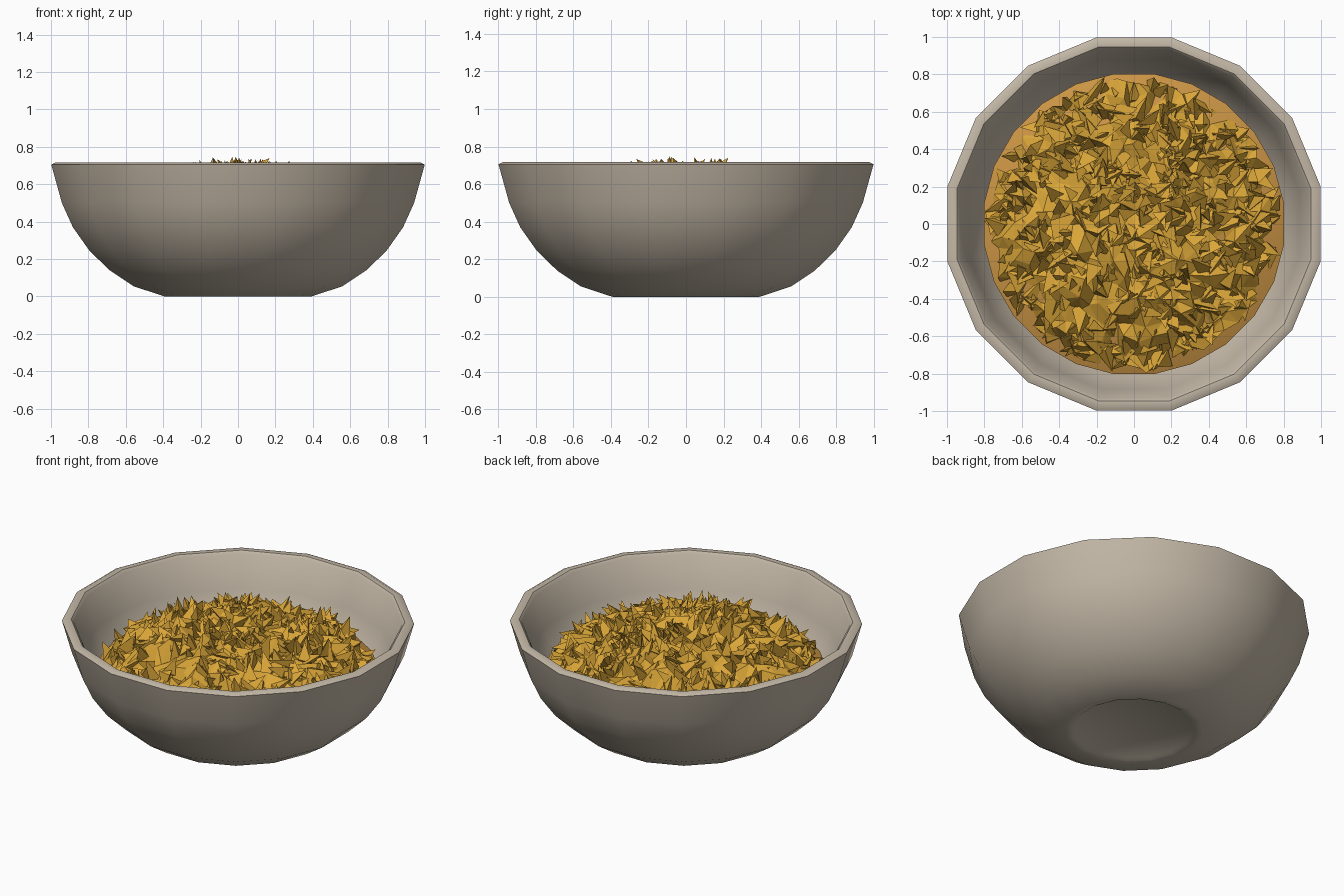
import bpy, bmesh, math, random
from mathutils import Vector, Matrix, Euler

if "Cube" in bpy.data.objects:
    bpy.data.objects.remove(bpy.data.objects["Cube"])

random.seed(7)
SIDES = 16


def material(name, rgb):
    m = bpy.data.materials.new(name)
    m.diffuse_color = (*rgb, 1)
    m.use_nodes = True
    m.node_tree.nodes["Principled BSDF"].inputs["Base Color"].default_value = m.diffuse_color
    return m


def finish(name, bm, mat):
    me = bpy.data.meshes.new(name)
    bm.to_mesh(me)
    bm.free()
    ob = bpy.data.objects.new(name, me)
    bpy.context.collection.objects.link(ob)
    me.materials.append(mat)
    return ob


def smooth(ob, degrees):
    bpy.ops.object.select_all(action='DESELECT')
    ob.select_set(True)
    bpy.context.view_layer.objects.active = ob
    bpy.ops.object.shade_smooth_by_angle(angle=math.radians(degrees))


def lathe(name, profile, mat, sides):
    """Revolve (radius, height) points; both ends are capped."""
    bm = bmesh.new()
    rings = []
    for r, z in profile:
        rings.append([bm.verts.new((r * math.cos(a), r * math.sin(a), z))
                      for a in ((i + .5) * math.tau / sides for i in range(sides))])
    for a, b in zip(rings, rings[1:]):
        for i in range(sides):
            j = (i + 1) % sides
            bm.faces.new((a[i], a[j], b[j], b[i]))
    bm.faces.new(rings[0][::-1])
    bm.faces.new(rings[-1])
    bmesh.ops.recalc_face_normals(bm, faces=bm.faces)
    ob = finish(name, bm, mat)
    smooth(ob, 35)
    return ob


def mound(r):
    return 0.43 + 0.25 * (1 - min(1, r / 0.8) ** 2)


stone = material("warm_grey_ceramic", (0.55, 0.48, 0.385))
gold = material("golden_pasta", (0.70, 0.38, 0.04))
amber = material("amber_sauce", (0.60, 0.30, 0.06))

# Thick-walled bowl: up the outside, over the rim, down the inside
lathe("bowl", [(0.34, 0.012), (0.36, 0), (0.40, 0.0), (0.57, 0.055), (0.70, 0.14), (0.81, 0.245),
               (0.90, 0.37), (0.96, 0.50), (1.018, 0.705), (0.995, 0.717), (0.965, 0.715),
               (0.95, 0.70), (0.90, 0.50), (0.84, 0.37), (0.75, 0.255), (0.62, 0.15),
               (0.45, 0.075), (0.36, 0.06)], stone, SIDES)

# Sauce filling the bowl beneath the pasta
lathe("sauce", [(0.36, 0.065), (0.60, 0.155), (0.73, 0.26), (0.81, 0.37), (0.81, 0.41),
                (0.74, 0.44), (0.5, 0.52), (0.2, 0.58)], amber, 24)

# Crumpled surface of the heap, from jittered rings
bm = bmesh.new()
prev = [bm.verts.new((0, 0, 0.67))]
for k in range(1, 12):
    n = 6 * k
    ring = []
    for i in range(n):
        a = (i + random.uniform(-.35, .35)) * math.tau / n
        r = k * 0.069 + random.uniform(-.025, .025)
        ring.append(bm.verts.new((r * math.cos(a), r * math.sin(a),
                                  mound(r) + random.uniform(-.075, .04))))
    m, i, j = len(prev), 0, 0
    while i < n or (m > 1 and j < m):
        if m == 1 or j >= m or (i < n and (i + 1) / n <= (j + 1) / m):
            bm.faces.new((prev[j % m], ring[i % n], ring[(i + 1) % n]))
            i += 1
        else:
            bm.faces.new((prev[j % m], ring[i % n], prev[(j + 1) % m]))
            j += 1
    prev = ring
finish("pasta_heap", bm, gold)

# Loose angular pasta pieces scattered over the heap
bm = bmesh.new()
for _ in range(420):
    a, r = random.uniform(0, math.tau), 0.75 * math.sqrt(random.random())
    rot = Euler([random.uniform(0, math.tau) for _ in range(3)]).to_matrix()
    s = random.uniform(0.07, 0.125)
    c = Vector((r * math.cos(a), r * math.sin(a), mound(r) - 0.02))
    pts = [(-1, -.35, -.2), (1, -.3, 0), (.1, .55, -.15), (0, 0, .45)]
    v = []
    for p in pts:
        q = c + rot @ (Vector(p) * s)
        q.z = min(q.z, mound(r) + 0.07)
        v.append(bm.verts.new(q))
    for f in ((0, 2, 1), (0, 1, 3), (1, 2, 3), (2, 0, 3)):
        bm.faces.new([v[i] for i in f])
# Keep stray tips inside the bowl wall
for v in bm.verts:
    d = math.hypot(v.co.x, v.co.y)
    if d > 0.80:
        v.co.x *= 0.80 / d
        v.co.y *= 0.80 / d
    v.co.z = min(max(v.co.z, 0.37), 0.77)
bmesh.ops.recalc_face_normals(bm, faces=bm.faces)
finish("pasta_pieces", bm, gold)
